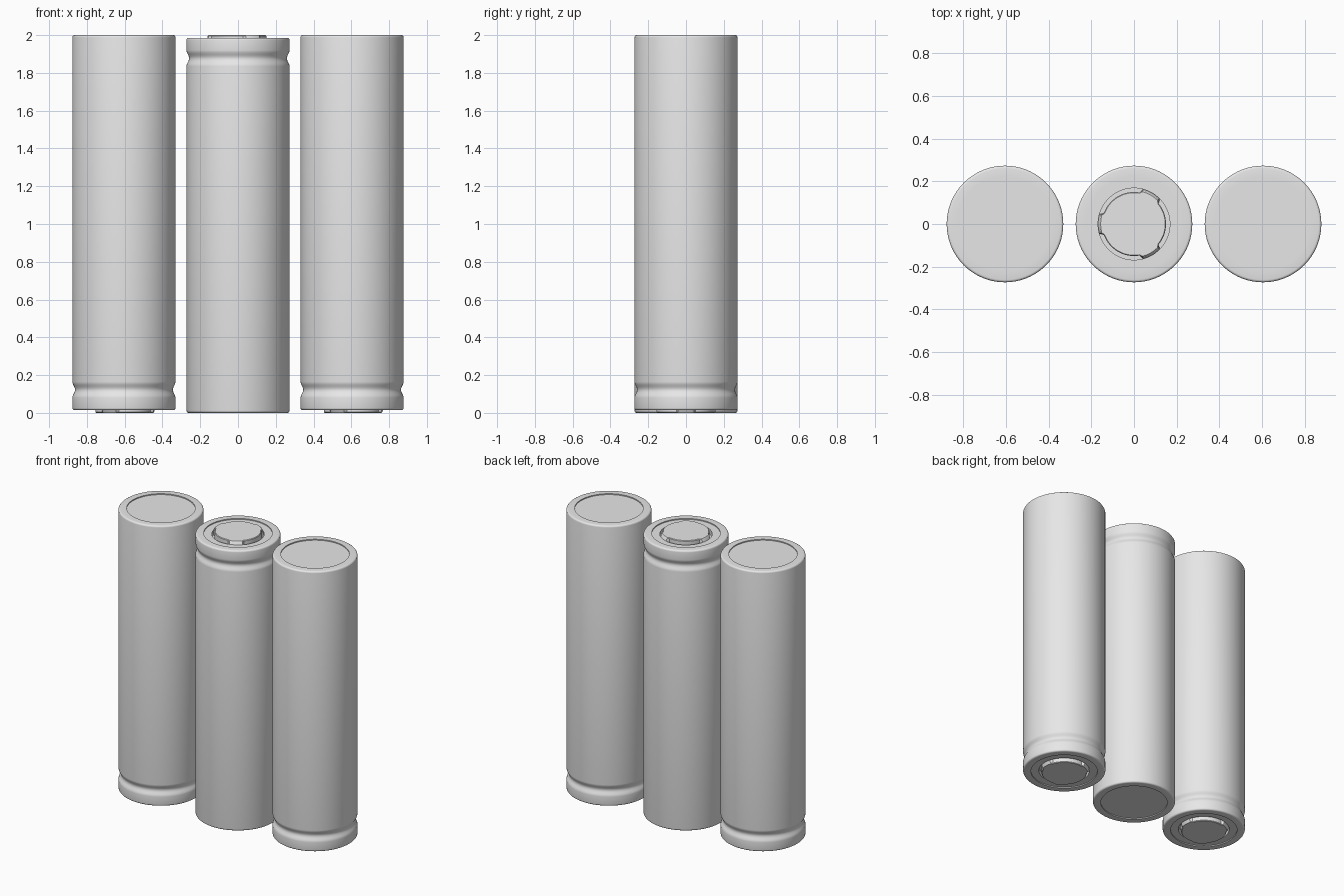
import bpy, bmesh, math
from mathutils import Matrix

old = bpy.data.objects.get("Cube")
if old:
    bpy.data.objects.remove(old, do_unlink=True)

SEGMENTS = 72
RADIUS = 0.273
SHOULDER = 1.986    # top of the sleeve at the button end
FILLET = 0.012
RIM = 0.22          # inner edge of the wrapped rim
HOLE = 0.168        # opening around the button
FLOOR = 1.945

grey = bpy.data.materials.new("Light grey")
grey.use_nodes = True
grey.diffuse_color = (0.8, 0.8, 0.8, 1)
grey.node_tree.nodes["Principled BSDF"].inputs["Base Color"].default_value = (0.8, 0.8, 0.8, 1)


def finish(bm, name):
    bmesh.ops.recalc_face_normals(bm, faces=bm.faces)
    mesh = bpy.data.meshes.new(name)
    bm.to_mesh(mesh)
    bm.free()
    mesh.materials.append(grey)
    return mesh


def fillet(z, start):
    """Quarter-round corner of the sleeve, centred at height z."""
    angles = [math.radians(start + 90 * i / 4) for i in range(5)]
    return [(RADIUS - FILLET + FILLET * math.cos(a), z + FILLET * math.sin(a)) for a in angles]


def cell_mesh():
    # Recessed flat end, sleeve, rolled groove, crimped rim and button well
    groove = []
    for i in range(13):
        t = i / 12
        dip = 0.5 - 0.5 * math.cos(2 * math.pi * t)
        groove.append((RADIUS - 0.014 * dip, 1.835 + 0.085 * t))
    profile = [(0, 0.007), (RIM, 0.007), (RIM, 0)]
    profile += fillet(FILLET, -90) + groove + fillet(SHOULDER - FILLET, 0)
    profile += [(RIM, SHOULDER), (RIM, SHOULDER - 0.007),
                (HOLE, SHOULDER - 0.007), (HOLE, FLOOR), (0, FLOOR)]
    bm = bmesh.new()
    verts = [bm.verts.new((r, 0, z)) for r, z in profile]
    edges = [bm.edges.new(pair) for pair in zip(verts, verts[1:])]
    bmesh.ops.spin(bm, geom=verts + edges, cent=(0, 0, 0), axis=(0, 0, 1),
                   angle=2 * math.pi, steps=SEGMENTS)
    bmesh.ops.remove_doubles(bm, verts=bm.verts, dist=0.0001)
    return finish(bm, "cell_body")


def button_mesh():
    # Raised contact with three flared legs spaced evenly around it
    bm = bmesh.new()
    rings = []
    for z, disc_r, leg_r in ((FLOOR, 0.15, 0.172), (1.996, 0.15, 0.16), (2.0, 0.146, 0.156)):
        ring = []
        for i in range(SEGMENTS):
            degrees = 360 * i / SEGMENTS
            from_leg = abs((degrees - 60) % 120 - 120 * ((degrees - 60) % 120 > 60))
            r = leg_r if from_leg < 18 else disc_r
            a = math.radians(degrees)
            ring.append(bm.verts.new((r * math.cos(a), r * math.sin(a), z)))
        rings.append(ring)
    for low, high in zip(rings, rings[1:]):
        for i in range(SEGMENTS):
            j = (i + 1) % SEGMENTS
            bm.faces.new((low[i], low[j], high[j], high[i]))
    bm.faces.new(rings[-1])
    bm.faces.new(rings[0])
    return finish(bm, "contact_button")


# Three cells, the outer two turned upside down
parts = {"cell_body": cell_mesh(), "contact_button": button_mesh()}
bpy.ops.object.select_all(action='DESELECT')
flip = Matrix.Translation((0, 0, 2)) @ Matrix.Rotation(math.pi, 4, 'Y')
for side, x, turned in (("right", -0.604, True), ("middle", 0, False), ("left", 0.604, True)):
    for part, mesh in parts.items():
        copy = mesh.copy()
        if turned:
            copy.transform(flip)
        obj = bpy.data.objects.new(side + "_" + part, copy)
        obj.location.x = x
        bpy.context.collection.objects.link(obj)
        obj.select_set(True)
        bpy.context.view_layer.objects.active = obj
bpy.ops.object.shade_smooth_by_angle(angle=math.radians(35))
